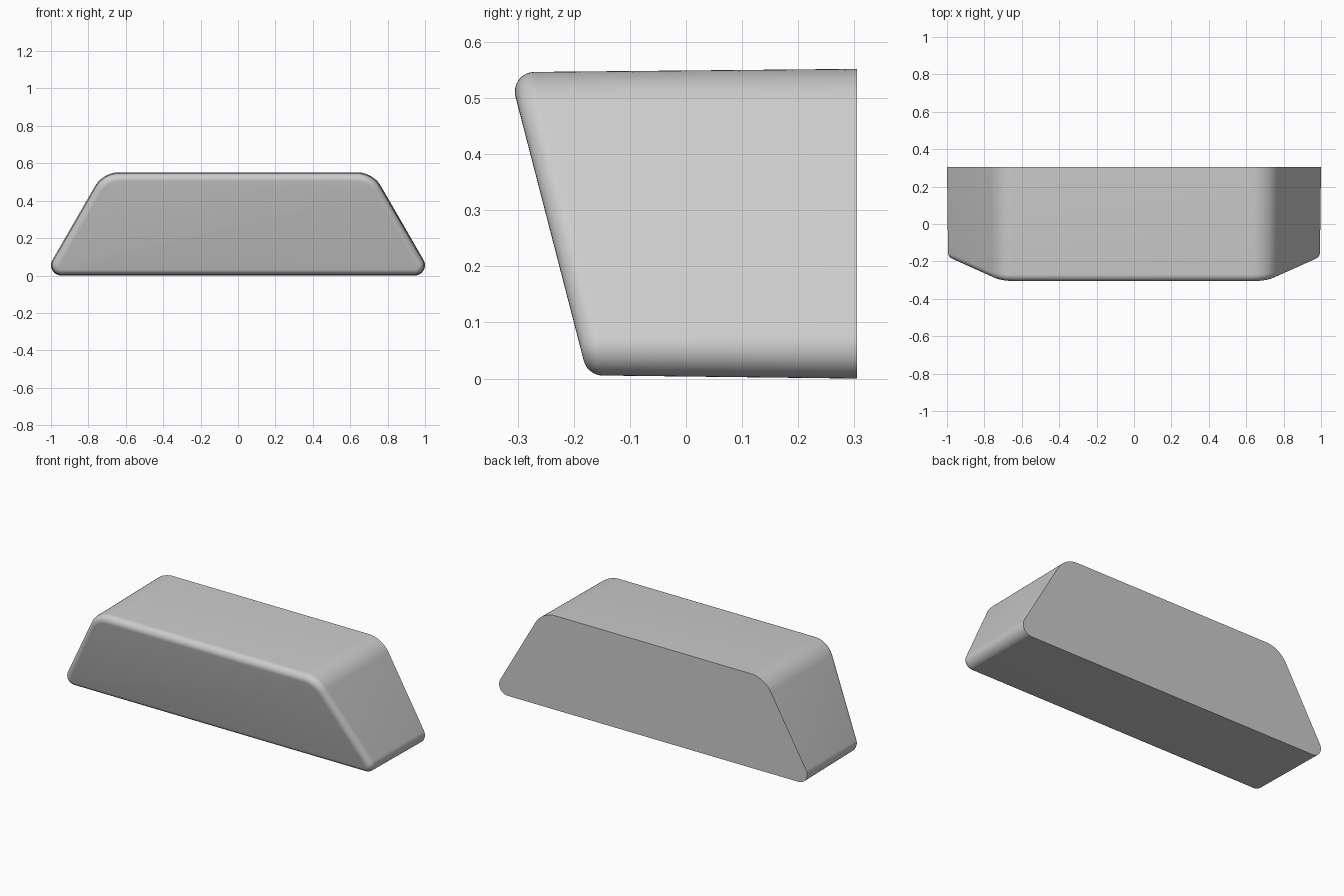
import bpy, bmesh
from math import sin, cos, radians
from mathutils import Vector

if "Cube" in bpy.data.objects:
    bpy.data.objects.remove(bpy.data.objects["Cube"])

BACK = 0.305                      # y of the flat back
FILLET = 0.035                    # radius of the front rim
DRAFT = 0.011                     # slight taper towards the front
STEPS = 8
tilt = radians(14.5)
front_n = Vector((0, -cos(tilt), -sin(tilt)))
front_d = front_n.dot(Vector((0, -0.27, 0.511)))   # plane of the rim centres


def corner(cx, cz, r, a0, a1, n):
    """Arc points with their outward normals."""
    out = []
    for i in range(n + 1):
        a = radians(a0 + (a1 - a0) * i / n)
        nrm = Vector((cos(a), 0, sin(a)))
        out.append((Vector((cx, 0, cz)) + nrm * r, nrm))
    return out


# Rounded trapezoid outline: right half, then its mirror
half = corner(0.945, 0.055, 0.055, -90, 30, 14) + corner(0.635, 0.402, 0.15, 30, 90, 12)
flip = Vector((-1, 1, 1))
outline = half + [(p * flip, n * flip) for p, n in reversed(half)]

# Back ring, then rolling-ball rings around the slanted front rim
bm = bmesh.new()
rings = [[] for _ in range(STEPS + 2)]
for p, n in outline:
    rings[0].append(bm.verts.new((p.x, BACK, p.z)))
    c = p - n * (FILLET + DRAFT * 0.5)
    c.y = (front_d - front_n.z * c.z) / front_n.y
    ang = n.angle(front_n)
    for k in range(STEPS + 1):
        t = k / STEPS
        d = (n * sin((1 - t) * ang) + front_n * sin(t * ang)) / sin(ang)
        rings[k + 1].append(bm.verts.new(c + d * FILLET))

# Skin the rings and cap both ends
count = len(outline)
for a, b in zip(rings, rings[1:]):
    for i in range(count):
        j = (i + 1) % count
        bm.faces.new((a[i], a[j], b[j], b[i]))
bm.faces.new(rings[0])
bm.faces.new(rings[-1])
bmesh.ops.recalc_face_normals(bm, faces=bm.faces)

mesh = bpy.data.meshes.new("rounded_wedge_block")
bm.to_mesh(mesh)
bm.free()
block = bpy.data.objects.new("rounded_wedge_block", mesh)
bpy.context.collection.objects.link(block)
bpy.context.view_layer.objects.active = block
block.select_set(True)
bpy.ops.object.shade_smooth_by_angle(angle=radians(30))
